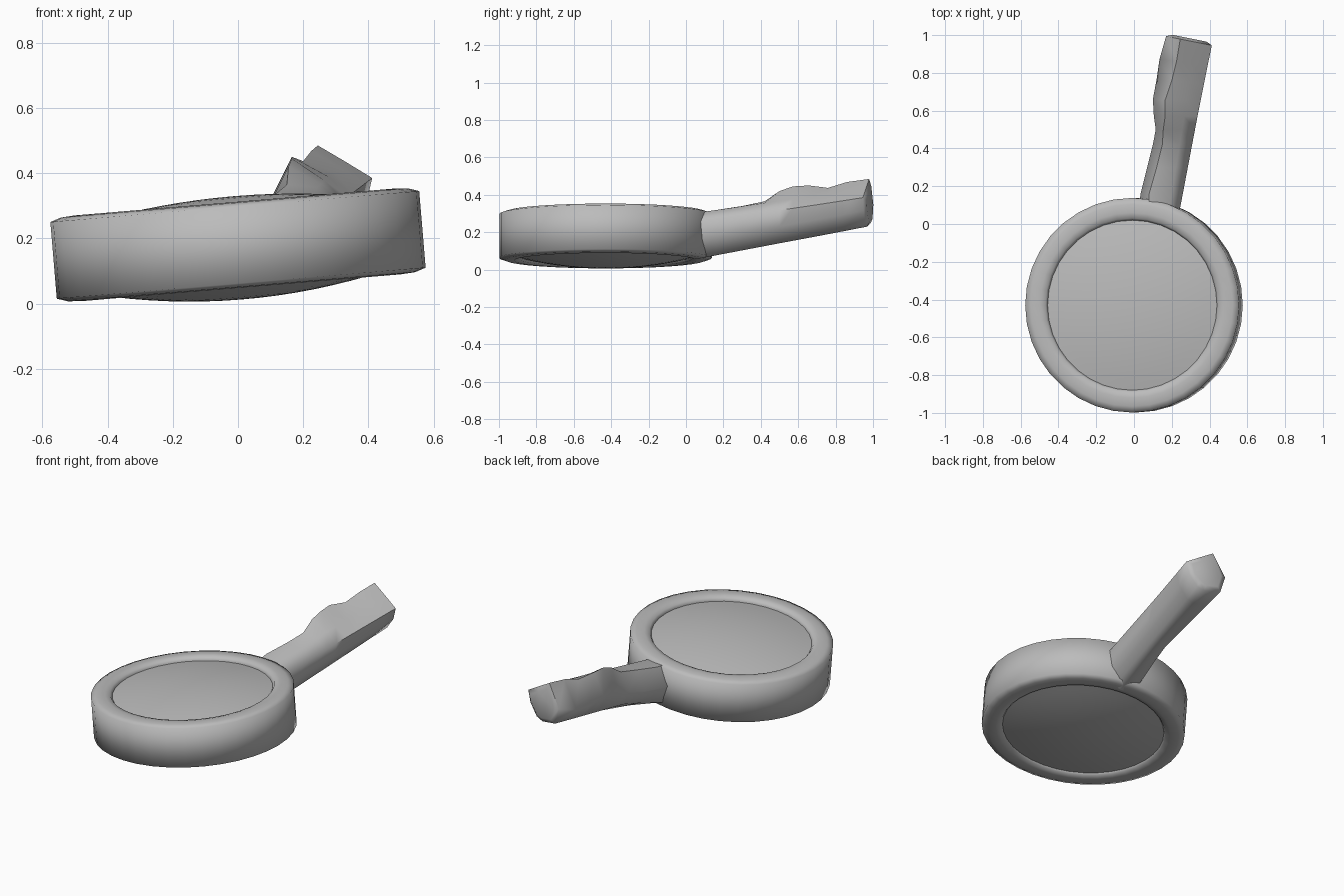
import bpy, bmesh, math
from mathutils import Matrix, Vector

if "Cube" in bpy.data.objects:
    bpy.data.objects.remove(bpy.data.objects["Cube"])

grey = bpy.data.materials.new("plain grey")
grey.diffuse_color = (0.5, 0.5, 0.5, 1)
grey.use_nodes = True
grey.node_tree.nodes["Principled BSDF"].inputs["Base Color"].default_value = grey.diffuse_color

# the round head leans slightly about the y axis
HEAD = Matrix.Translation((0, -0.43, 0.18)) @ Matrix.Rotation(math.radians(-4.8), 4, 'Y')


def finish(name, bm, angle):
    bmesh.ops.remove_doubles(bm, verts=bm.verts, dist=1e-5)
    bmesh.ops.recalc_face_normals(bm, faces=bm.faces)
    me = bpy.data.meshes.new(name)
    bm.to_mesh(me)
    bm.free()
    ob = bpy.data.objects.new(name, me)
    bpy.context.collection.objects.link(ob)
    me.materials.append(grey)
    bpy.ops.object.select_all(action='DESELECT')
    ob.select_set(True)
    bpy.context.view_layer.objects.active = ob
    bpy.ops.object.shade_smooth_by_angle(angle=math.radians(angle))
    return ob


def lathe(name, profile, closed, angle, steps=36):
    bm = bmesh.new()
    vs = [bm.verts.new((r, 0, z)) for r, z in profile]
    pairs = list(zip(vs, vs[1:] + vs[:1])) if closed else list(zip(vs, vs[1:]))
    es = [bm.edges.new(p) for p in pairs]
    bmesh.ops.spin(bm, geom=vs + es, axis=(0, 0, 1), cent=(0, 0, 0),
                   angle=math.tau, steps=steps, use_duplicate=False)
    bm.transform(HEAD)
    return finish(name, bm, angle)


# rim: wide band with softly rounded top and bottom lips
half = [(0.568, 0.118), (0.535, 0.129), (0.49, 0.132), (0.46, 0.125), (0.45, 0.11)]
lathe("rim", half + [(r, -z) for r, z in reversed(half)], True, 100)


# lens: domed on both sides, a little deeper below
def dome(edge, mid):
    return [(0.452 * i / 8, mid + (edge - mid) * (i / 8) ** 2) for i in range(9)]


lathe("lens", dome(0.105, 0.15) + dome(-0.115, -0.168)[::-1], False, 50)

# handle: lofted sections, straight on the right, finger bumps on the left
# columns: y, crest x, crest z, left x, left z
grip = [(0.05, 0.08, 0.30, 0.02, 0.20),
        (0.16, 0.08, 0.315, 0.035, 0.20),
        (0.30, 0.12, 0.34, 0.07, 0.22),
        (0.42, 0.15, 0.365, 0.10, 0.25),
        (0.50, 0.155, 0.42, 0.115, 0.29),
        (0.57, 0.165, 0.445, 0.105, 0.32),
        (0.65, 0.165, 0.45, 0.10, 0.32),
        (0.75, 0.20, 0.437, 0.12, 0.30),
        (0.85, 0.225, 0.468, 0.135, 0.31),
        (0.97, 0.245, 0.485, 0.17, 0.35)]
bm = bmesh.new()
rings = []
for y, cx, cz, lx, lz in grip:
    t = (y - 0.1) / 0.87
    flare = max(0.0, 1 - t * 3)
    section = [(0.247 + 0.165 * t, 0.26 + 0.125 * t),    # right corner
               (0.19 + 0.14 * t, 0.31 + 0.125 * t),      # fold on the top
               (cx, cz), (lx, lz),                       # crest and left corner
               (0.08 + 0.12 * t - 0.02 * flare, 0.13 + 0.12 * t - 0.05 * flare),
               (0.15 + 0.15 * t, 0.065 + 0.165 * t),     # underside
               (0.19 + 0.155 * t, 0.08 + 0.165 * t),
               (0.235 + 0.16 * t, 0.16 + 0.155 * t)]     # lower right
    tip = max(0.0, t - 0.5) * 2
    rings.append([bm.verts.new((x, y - 0.2 * (x - 0.29) * tip, z)) for x, z in section])
for a, b in zip(rings, rings[1:]):
    for i in range(8):
        j = (i + 1) % 8
        bm.faces.new((a[i], a[j], b[j], b[i]))
bm.faces.new(rings[0])
# tip cap: one smaller ring, pushed out slightly
centre = sum((v.co for v in rings[-1]), Vector()) / 8
inner = [bm.verts.new(centre + (v.co - centre) * 0.75 + Vector((0, 0.014, 0))) for v in rings[-1]]
for i in range(8):
    j = (i + 1) % 8
    bm.faces.new((rings[-1][i], rings[-1][j], inner[j], inner[i]))
bm.faces.new(inner)
finish("handle", bm, 62)
